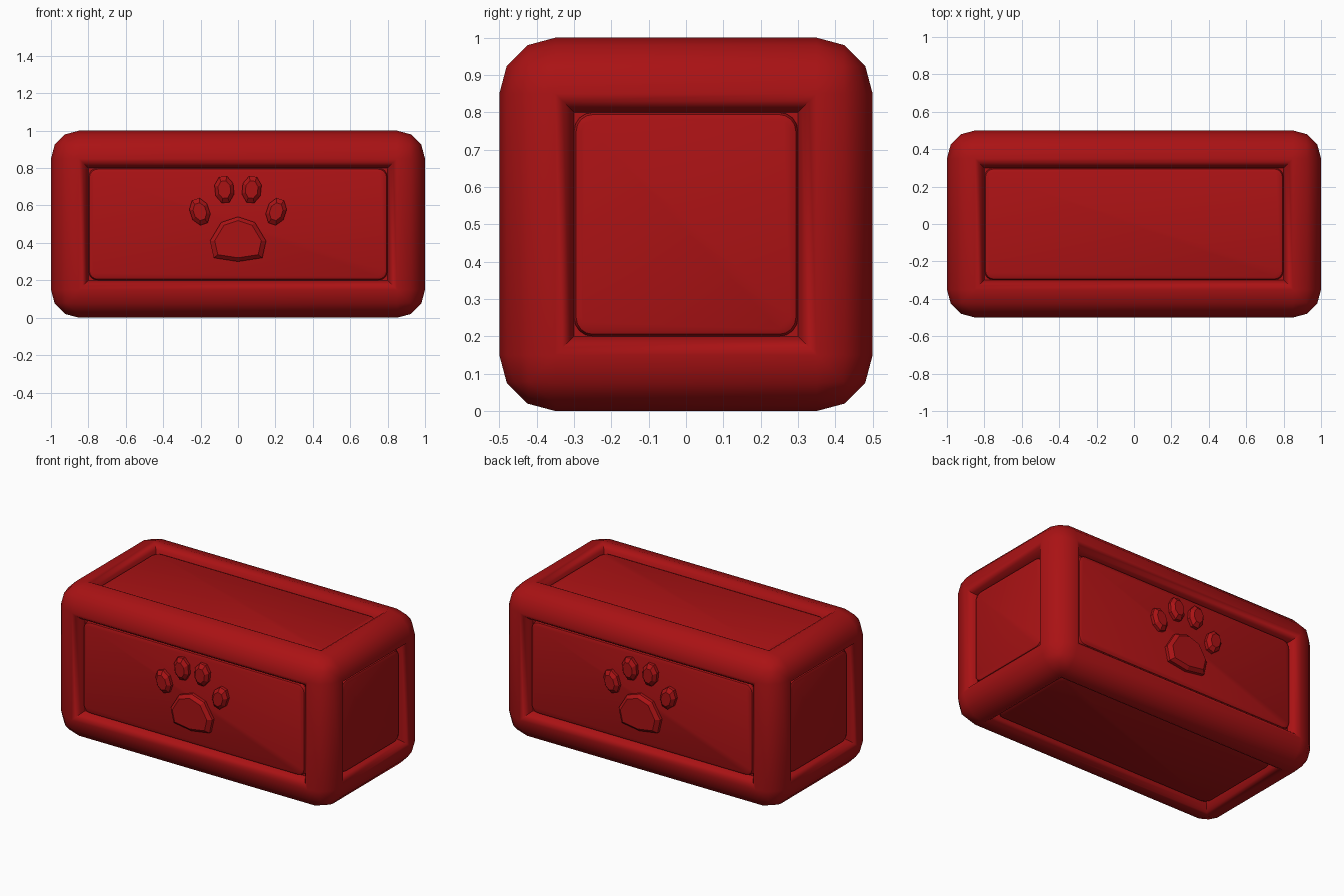
import bpy, bmesh
from math import sin, cos, pi, radians
from mathutils import Matrix, Vector

cube = bpy.data.objects.get("Cube")
if cube:
    bpy.data.objects.remove(cube, do_unlink=True)

red = bpy.data.materials.new("deep_red")
red.use_nodes = True
colour = (0.4, 0.006, 0.007, 1)
red.diffuse_color = colour
red.node_tree.nodes["Principled BSDF"].inputs["Base Color"].default_value = colour

CENTRE = Matrix.Translation((0, 0, 0.5))


def finish(bm, name, matrix, angle=None):
    bmesh.ops.recalc_face_normals(bm, faces=bm.faces)
    bm.transform(matrix)
    mesh = bpy.data.meshes.new(name)
    bm.to_mesh(mesh)
    bm.free()
    mesh.materials.append(red)
    obj = bpy.data.objects.new(name, mesh)
    bpy.context.collection.objects.link(obj)
    if angle:
        bpy.ops.object.select_all(action='DESELECT')
        obj.select_set(True)
        bpy.context.view_layer.objects.active = obj
        bpy.ops.object.shade_smooth_by_angle(angle=radians(angle))
    return obj


def box(size):
    bm = bmesh.new()
    bmesh.ops.create_cube(bm, size=1)
    bmesh.ops.scale(bm, vec=size, verts=bm.verts)
    return bm


# Rounded outer frame, with a soft lip stepping down on all six sides
bm = box((2, 1, 1))
bmesh.ops.bevel(bm, geom=bm.edges[:], offset=0.15, segments=3, profile=0.5,
                affect='EDGES', clamp_overlap=True)
sides = sorted(bm.faces, key=lambda f: f.calc_area())[-6:]
for width, drop in ((0.02, 0.01), (0.02, 0.025), (0.01, 0.03)):
    bmesh.ops.inset_individual(bm, faces=sides, thickness=width, depth=-drop,
                               use_even_offset=True)
finish(bm, "rounded_frame", CENTRE, 65)


# Raised panel with rounded corners in each side
def panel(name, turn, width, height, reach):
    bm = box((width, height, 0.08))
    corners = [e for e in bm.edges
               if abs((e.verts[0].co - e.verts[1].co).z) > 0.01]
    bmesh.ops.bevel(bm, geom=corners, offset=0.05, segments=4, profile=0.5,
                    affect='EDGES')
    rim = [e for e in bm.edges if all(v.co.z > 0.03 for v in e.verts)]
    bmesh.ops.bevel(bm, geom=rim, offset=0.02, segments=2, profile=0.5,
                    affect='EDGES')
    place = Matrix.Translation((0, 0, reach - 0.08))
    finish(bm, name, CENTRE @ turn @ place, 40)


upright = Matrix.Rotation(pi / 2, 4, 'X')


def facing(degrees):
    return Matrix.Rotation(radians(degrees), 4, 'Z') @ upright


panel("front_panel", facing(0), 1.6, 0.6, 0.5)
panel("back_panel", facing(180), 1.6, 0.6, 0.5)
panel("left_panel", facing(90), 0.6, 0.6, 1)
panel("right_panel", facing(-90), 0.6, 0.6, 1)
panel("top_panel", Matrix.Identity(4), 1.6, 0.6, 0.5)
panel("bottom_panel", Matrix.Rotation(pi, 4, 'X'), 1.6, 0.6, 0.5)


# Chamfered relief pieces making up the paw print
def relief(name, outline, centre, shrink, turn):
    bm = bmesh.new()
    c = Vector(centre)
    rings = []
    for scale, z in ((1, 0.43), (1, 0.48), (shrink, 0.5)):
        points = [c + (Vector(p) - c) * scale for p in outline]
        rings.append([bm.verts.new((p.x, p.y, z)) for p in points])
    n = len(outline)
    for low, high in zip(rings, rings[1:]):
        for i in range(n):
            j = (i + 1) % n
            bm.faces.new((low[i], low[j], high[j], high[i]))
    bm.faces.new(rings[0])
    bm.faces.new(rings[-1])
    finish(bm, name, CENTRE @ turn)


def oval(centre, rx, ry, tilt):
    rot = Matrix.Rotation(radians(tilt), 2)
    angles = [2 * pi * (i + 0.5) / 8 for i in range(8)]
    return [Vector(centre) + rot @ Vector((rx * cos(a), ry * sin(a)))
            for a in angles]


half_pad = [(0, -0.2), (0.13, -0.18), (0.15, -0.09), (0.09, 0.01), (0, 0.04)]
pad = half_pad + [(-x, y) for x, y in half_pad[-2:0:-1]]

for side, degrees in (("front", 0), ("back", 180)):
    turn = facing(degrees)
    relief(side + "_paw_pad", pad, (0, -0.08), 0.83, turn)
    for s, hand in ((1, "left"), (-1, "right")):
        for kind, x, y, tilt in (("inner", 0.073, 0.185, -6),
                                 ("outer", 0.204, 0.067, -18)):
            at = (s * x, y)
            relief(f"{side}_{hand}_{kind}_toe",
                   oval(at, 0.054, 0.076, s * tilt), at, 0.65, turn)
